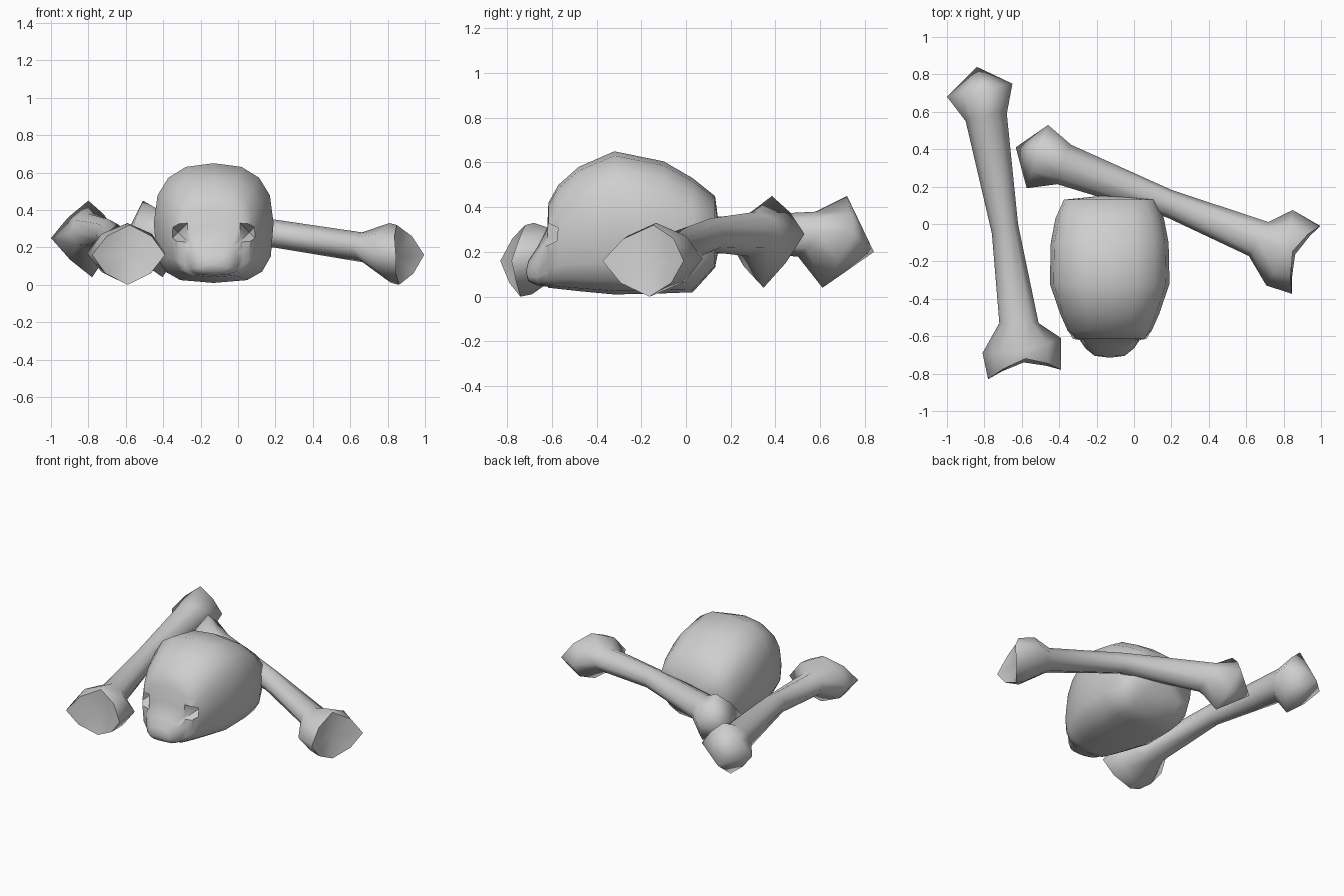
import bpy
import bmesh
import math
from mathutils import Vector, Matrix

cube = bpy.data.objects.get("Cube")
if cube:
    bpy.data.objects.remove(cube, do_unlink=True)

# One plain material for everything
GREY = (0.62, 0.62, 0.62, 1.0)
bone_grey = bpy.data.materials.new("bone_grey")
bone_grey.use_nodes = True
bone_grey.diffuse_color = GREY
bone_grey.node_tree.nodes["Principled BSDF"].inputs["Base Color"].default_value = GREY


def loft(name, rings, start_tip, end_tip):
    """Skin a list of equal rings and close each end with a fan to a tip."""
    bm = bmesh.new()
    loops = [[bm.verts.new(p) for p in ring] for ring in rings]
    count = len(loops[0])
    for a, b in zip(loops, loops[1:]):
        for i in range(count):
            j = (i + 1) % count
            bm.faces.new((a[i], a[j], b[j], b[i]))
    for loop, tip in ((loops[0], start_tip), (loops[-1], end_tip)):
        centre = bm.verts.new(tip)
        for i in range(count):
            bm.faces.new((loop[i], loop[(i + 1) % count], centre))
    bmesh.ops.recalc_face_normals(bm, faces=bm.faces)
    mesh = bpy.data.meshes.new(name)
    bm.to_mesh(mesh)
    bm.free()
    obj = bpy.data.objects.new(name, mesh)
    bpy.context.collection.objects.link(obj)
    mesh.materials.append(bone_grey)
    return obj


def select(obj):
    bpy.ops.object.select_all(action='DESELECT')
    obj.select_set(True)
    bpy.context.view_layer.objects.active = obj


def smooth(obj, degrees):
    select(obj)
    bpy.ops.object.shade_smooth_by_angle(angle=math.radians(degrees))


def bone_ring(left, top, right, bottom, fullness):
    """Eight-sided ring from its four extreme points."""
    ends = [Vector(p) for p in (left, top, right, bottom)]
    centre = sum(ends, Vector()) / len(ends)
    ring = []
    for a, b in zip(ends, ends[1:] + ends[:1]):
        ring += [a, centre + fullness * (a + b - 2 * centre)]
    return ring


# Long bone: forked low end, slim shaft, pointed high end
bone_rings = [
    bone_ring((-.78, -.83, .16), (-.58, -.72, .32), (-.39, -.78, .16), (-.59, -.74, .0), .62),
    bone_ring((-.81, -.69, .17), (-.59, -.68, .33), (-.39, -.61, .17), (-.59, -.69, .01), .64),
    bone_ring((-.72, -.53, .2), (-.62, -.53, .28), (-.51, -.53, .2), (-.61, -.53, .12), .68),
    bone_ring((-.76, -.05, .27), (-.69, -.02, .35), (-.62, 0, .27), (-.69, -.02, .2), .68),
    bone_ring((-.9, .55, .28), (-.8, .58, .38), (-.68, .59, .29), (-.79, .5, .18), .68),
    bone_ring((-1, .68, .25), (-.8, .72, .45), (-.65, .75, .28), (-.78, .61, .04), .55),
]
notch = Vector((-.58, -.71, .15))
side_bone = loft("side_bone", bone_rings, notch, (-.84, .84, .2))
smooth(side_bone, 85)

# The rear bone is the same shape swung round behind the skull
rear_bone = side_bone.copy()
rear_bone.data = side_bone.data.copy()
rear_bone.name = "rear_bone"
bpy.context.collection.objects.link(rear_bone)
rear_bone.data.transform(Matrix.Translation((.84, -.14, .15))
                         @ Matrix.Rotation(math.radians(60), 4, 'Z')
                         @ Matrix.Translation(-notch))

# Skull: upright sections from the muzzle to the back of the head
MID = -.13


def skull_ring(y, low, high, half_width, sides=16):
    """Rounded section, boxier in its lower half."""
    ring = []
    for i in range(sides):
        angle = math.tau * i / sides
        c, s = math.cos(angle), math.sin(angle)
        power = 2.5 if s > 0 else 3.3
        x = math.copysign(abs(c) ** (2 / power), c) * half_width
        z = math.copysign(abs(s) ** (2 / power), s) * (high - low) / 2
        ring.append((MID + x, y, z + (high + low) / 2))
    return ring


sections = [
    (-.705, .07, .16, .08),
    (-.665, .05, .22, .13),
    (-.62, .045, .31, .16),
    (-.615, .04, .42, .195),
    (-.57, .035, .5, .225),
    (-.48, .025, .58, .265),
    (-.32, .01, .65, .32),
    (-.1, .015, .605, .315),
    (.03, .02, .53, .29),
    (.13, .13, .45, .245),
]
skull = loft("skull", [skull_ring(*s) for s in sections],
             (MID, -.715, .11), (MID, .155, .26))

# Shallow square eye sockets pressed into the corners of the face
for side in (-1, 1):
    bpy.ops.mesh.primitive_cone_add(
        vertices=4, radius1=.13, depth=.2, location=(MID + side * .19, -.61, .28),
        rotation=(-math.pi / 2, math.pi / 4, 0))
    cutter = bpy.context.object
    cutter.name = "socket_cutter"
    cutter.hide_render = True
    cutter.data.materials.append(bone_grey)
    select(skull)
    cut = skull.modifiers.new("socket", 'BOOLEAN')
    cut.operation = 'DIFFERENCE'
    cut.solver = 'EXACT'
    cut.object = cutter
    bpy.ops.object.modifier_apply(modifier=cut.name)
    bpy.data.objects.remove(cutter, do_unlink=True)
smooth(skull, 60)
